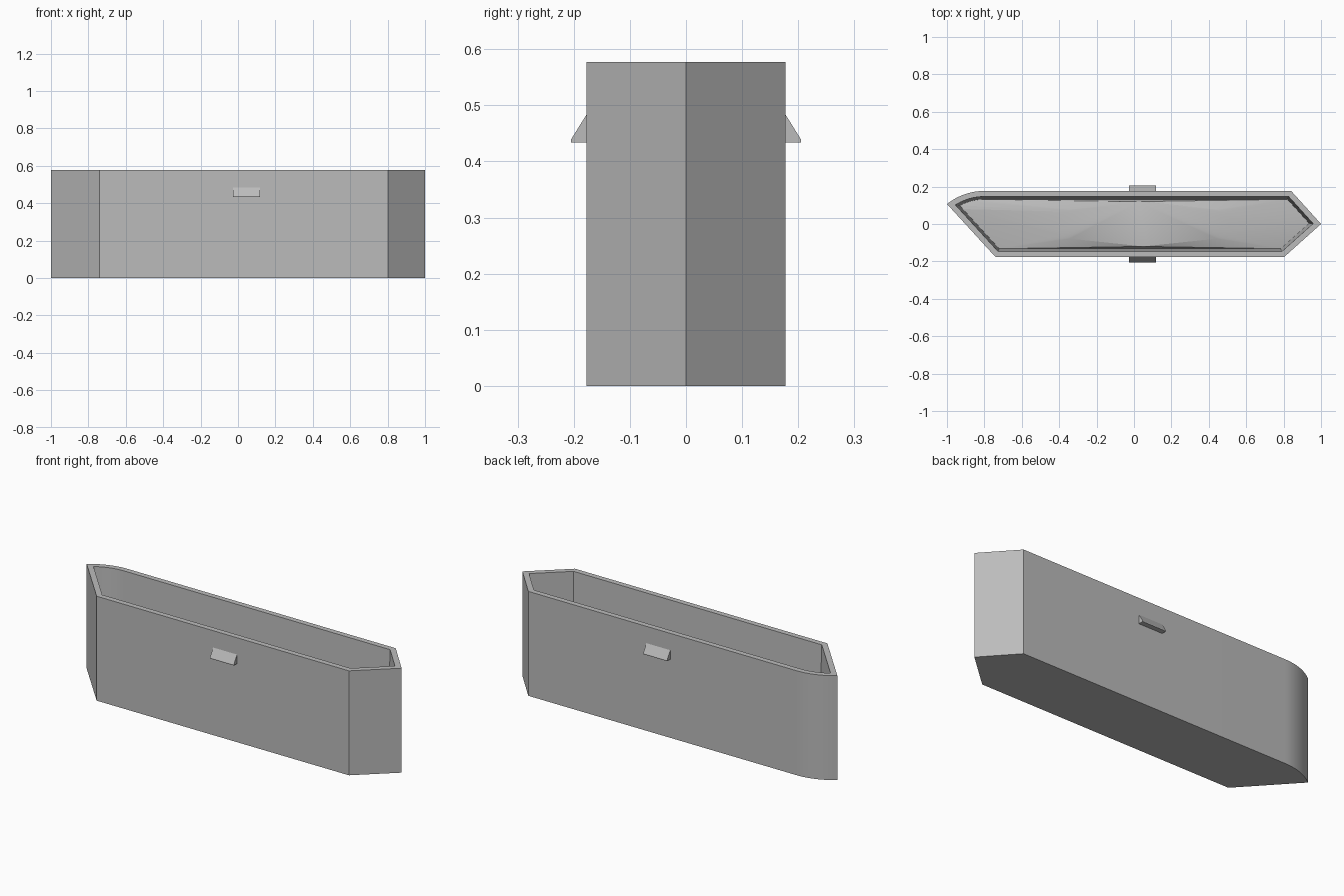
import bpy, bmesh, math
from mathutils import Vector

if "Cube" in bpy.data.objects:
    bpy.data.objects.remove(bpy.data.objects["Cube"])

grey = bpy.data.materials.new("plain grey")
grey.diffuse_color = (0.5, 0.5, 0.5, 1)
grey.use_nodes = True
grey.node_tree.nodes["Principled BSDF"].inputs["Base Color"].default_value = grey.diffuse_color

HEIGHT, FLOOR, BOSS = 0.577, 0.04, 0.085


def finish(name, bm):
    bmesh.ops.recalc_face_normals(bm, faces=bm.faces)
    mesh = bpy.data.meshes.new(name)
    bm.to_mesh(mesh)
    bm.free()
    mesh.materials.append(grey)
    obj = bpy.data.objects.new(name, mesh)
    bpy.context.collection.objects.link(obj)
    bpy.ops.object.select_all(action='DESELECT')
    obj.select_set(True)
    bpy.context.view_layer.objects.active = obj
    bpy.ops.object.shade_smooth_by_angle(angle=math.radians(25))
    return obj


# Plan outline, counter-clockwise, with one rounded corner
outline = [Vector(p) for p in [(-0.74, -0.177), (0.802, -0.177), (1.0, 0.0), (0.84, 0.177)]]
R, steps = 0.328, 12
sweep = math.acos((R - 0.07) / R)
for i in range(steps + 1):
    a = sweep * i / steps
    outline.append(Vector((-1 + R * (math.sin(sweep) - math.sin(a)), 0.177 - R * (1 - math.cos(a)))))


def inset(points, d):
    """Move every side of the outline inwards by d."""
    result = []
    for i, p in enumerate(points):
        a = (p - points[i - 1]).normalized()
        b = (points[(i + 1) % len(points)] - p).normalized()
        na, nb = Vector((-a.y, a.x)), Vector((-b.y, b.x))
        result.append(p + (na + nb) * d / (1 + na.dot(nb)))
    return result


def ring(bm, points, z):
    return [bm.verts.new((p.x, p.y, z)) for p in points]


# Hollow shell: outside wall, rim and slightly tapered inside wall
floor_line = inset(outline, 0.045)
bm = bmesh.new()
rings = [ring(bm, outline, 0), ring(bm, outline, HEIGHT),
         ring(bm, inset(outline, 0.03), HEIGHT), ring(bm, floor_line, FLOOR)]
for low, high in zip(rings, rings[1:]):
    for i in range(len(low)):
        j = (i + 1) % len(low)
        bm.faces.new((low[i], low[j], high[j], high[i]))
bm.faces.new(rings[0][::-1])
# Raised floor is appended as the hull of the floor line and three round pads
hull = bmesh.new()
ring(hull, floor_line, FLOOR)
for x, r in ((-0.325, 0.08), (0.05, 0.12), (0.425, 0.08)):
    circle = [Vector((x + r * math.cos(t * math.tau / 32), r * math.sin(t * math.tau / 32)))
              for t in range(32)]
    ring(hull, circle, BOSS)
bmesh.ops.convex_hull(hull, input=hull.verts)
under = [f for f in hull.faces if all(v.co.z < FLOOR + 1e-4 for v in f.verts)]
bmesh.ops.delete(hull, geom=under, context='FACES')
temp = bpy.data.meshes.new("floor_surface")
hull.to_mesh(temp)
hull.free()
bm.from_mesh(temp)
bpy.data.meshes.remove(temp)
bmesh.ops.remove_doubles(bm, verts=bm.verts, dist=1e-5)
finish("container_shell", bm)

# Wedge catches on the two long sides
for name, side in (("front_catch", -1), ("back_catch", 1)):
    bm = bmesh.new()
    profile = [(0.17, 0.434), (0.205, 0.434), (0.205, 0.439), (0.177, 0.484), (0.17, 0.484)]
    ends = [[bm.verts.new((x, side * y, z)) for y, z in profile] for x in (-0.028, 0.118)]
    for i in range(len(profile)):
        j = (i + 1) % len(profile)
        bm.faces.new((ends[0][i], ends[0][j], ends[1][j], ends[1][i]))
    bm.faces.new(ends[0])
    bm.faces.new(ends[1][::-1])
    finish(name, bm)
